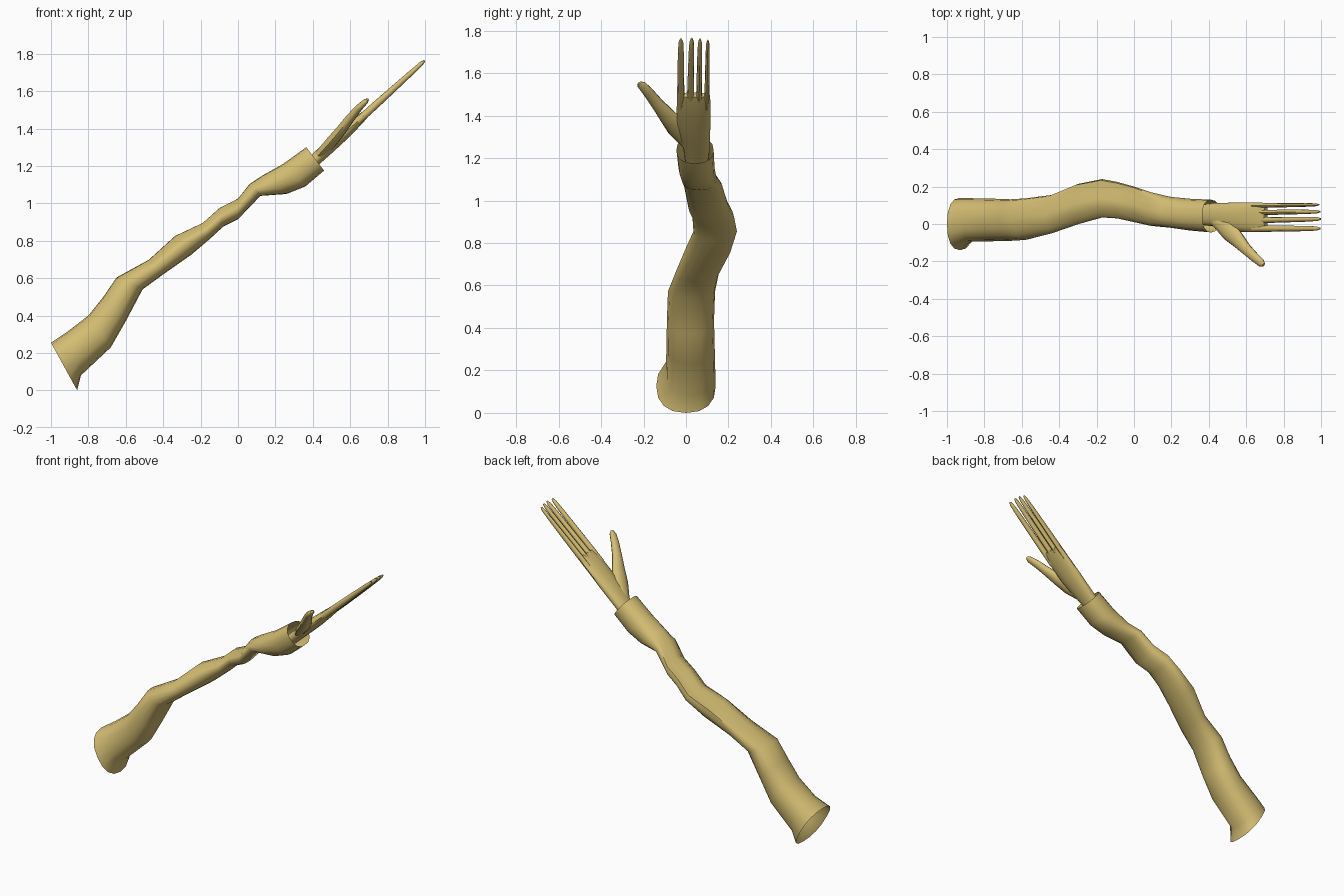
import bpy, bmesh, math
from mathutils import Vector

if "Cube" in bpy.data.objects:
    bpy.data.objects.remove(bpy.data.objects["Cube"])

tan = bpy.data.materials.new("tan_cloth")
tan.diffuse_color = (0.66, 0.51, 0.17, 1)
tan.use_nodes = True
tan.node_tree.nodes["Principled BSDF"].inputs["Base Color"].default_value = tan.diffuse_color


def loft(name, rings, caps=(False, False)):
    """Skin a list of equal-sized point rings into a smooth tube."""
    bm = bmesh.new()
    loops = [[bm.verts.new(p) for p in r] for r in rings]
    n = len(loops[0])
    for a, b in zip(loops, loops[1:]):
        for i in range(n):
            j = (i + 1) % n
            bm.faces.new((a[i], a[j], b[j], b[i]))
    if caps[0]:
        bm.faces.new(loops[0][::-1])
    if caps[1]:
        bm.faces.new(loops[-1])
    bmesh.ops.recalc_face_normals(bm, faces=bm.faces)
    # keep tube normals pointing outwards even when the ends are open
    f = next(iter(bm.faces))
    mid = sum((Vector(p) for p in rings[0]), Vector()) / n
    if f.normal.dot(f.calc_center_median() - mid) < 0:
        bmesh.ops.reverse_faces(bm, faces=bm.faces)
    me = bpy.data.meshes.new(name)
    bm.to_mesh(me)
    bm.free()
    me.materials.append(tan)
    ob = bpy.data.objects.new(name, me)
    bpy.context.collection.objects.link(ob)
    bpy.ops.object.select_all(action='DESELECT')
    ob.select_set(True)
    bpy.context.view_layer.objects.active = ob
    bpy.ops.object.shade_smooth_by_angle(angle=math.radians(50))
    return ob


def ring(top, bottom, y0, y1, n=16, power=0.85, fold=0.0):
    """Rounded section spanning top-bottom in XZ and y0-y1 across."""
    t = Vector((top[0], 0, top[1]))
    b = Vector((bottom[0], 0, bottom[1]))
    c, h = (t + b) / 2, (t - b) / 2
    pts = []
    for i in range(n):
        a = 2 * math.pi * i / n
        s, k = math.sin(a), math.cos(a)
        s = math.copysign(abs(s) ** power, s)
        k = math.copysign(abs(k) ** power, k)
        if fold and s > 0:
            s *= 1 - fold * (1 + math.cos(4 * a + 2.2)) / 2
        p = c + h * s
        p.y = (y0 + y1) / 2 + k * (y1 - y0) / 2
        pts.append(p)
    return pts


def axis_ring(x, z, y, ry, thick, n=10):
    """Section square to the hand's slope, centred on x, y, z."""
    dx, dz = -0.67 * thick, 0.74 * thick
    return ring((x + dx, z + dz), (x - dx, z - dz), y - ry, y + ry, n, 0.9)


# Sleeve: top point, bottom point, y range, fold depth
sleeve = [
    ((-1.00, .255), (-.86, .00), -.14, .14, 0),
    ((-.91, .315), (-.84, .08), -.095, .138, 0),
    ((-.80, .40), (-.68, .23), -.092, .135, 0),
    ((-.72, .50), (-.60, .37), -.09, .132, 0),
    ((-.65, .605), (-.51, .54), -.085, .137, .1),
    ((-.48, .70), (-.40, .62), -.05, .155, .3),
    ((-.34, .83), (-.25, .725), .00, .215, .4),
    ((-.19, .90), (-.15, .81), .035, .24, .5),
    ((-.10, .98), (-.08, .875), .03, .225, .5),
    ((.00, 1.03), (.00, .915), .01, .20, .4),
    ((.06, 1.105), (.12, 1.04), -.01, .17, .3),
    ((.13, 1.15), (.26, 1.05), -.02, .145, .1),
    ((.24, 1.21), (.36, 1.09), -.035, .135, 0),
    ((.365, 1.30), (.46, 1.175), -.045, .13, 0),
]
loft("sleeve", [ring(*s[:4], fold=s[4]) for s in sleeve])


def slope(x):
    return 1.24 + (x - 0.42) * 0.905


# Palm: x along the hand, y centre, half width, half thickness
palm = [(.36, .05, .055, .034), (.42, .05, .062, .034), (.48, .043, .07, .035),
        (.55, .037, .078, .034), (.62, .036, .08, .029), (.67, .036, .079, .023),
        (.705, .037, .075, .015)]
loft("palm", [axis_ring(x, slope(x), y, w, t, 14) for x, y, w, t in palm], (True, True))

# Fingers: base y, tip y, half width, tip x
fingers = {"index": (-.025, -.024, .017, .995), "middle": (.020, .027, .016, .998),
           "ring": (.061, .066, .014, .995), "little": (.098, .103, .012, .988)}
for name, (ya, yb, w, tip) in fingers.items():
    rings = []
    for u, kw, kt in ((0, 1.1, .02), (.2, 1, .02), (.5, .92, .0175), (.8, .82, .014),
                      (.95, .65, .011), (1, .3, .005)):
        x = .64 + (tip - .64) * u
        rings.append(axis_ring(x, slope(x), ya + (yb - ya) * u, w * kw, kt, 8))
    loft(name + "_finger", rings, (True, True))

# Thumb: centre point, half width across, half thickness
thumb = [((.44, .02, 1.265), .038, .026), ((.505, -.035, 1.335), .055, .03),
         ((.555, -.085, 1.395), .044, .028), ((.60, -.135, 1.455), .032, .024),
         ((.645, -.178, 1.51), .027, .02), ((.68, -.208, 1.543), .023, .015),
         ((.693, -.218, 1.555), .011, .007)]
along = Vector((.23, -.23, .28)).normalized()
up = Vector((-.67, 0, .74))
up = (up - along * up.dot(along)).normalized()
side = along.cross(up)
loft("thumb", [[Vector(c) + side * (w * math.cos(a)) + up * (t * math.sin(a))
                for a in [2 * math.pi * i / 10 for i in range(10)]]
               for c, w, t in thumb], (True, True))
